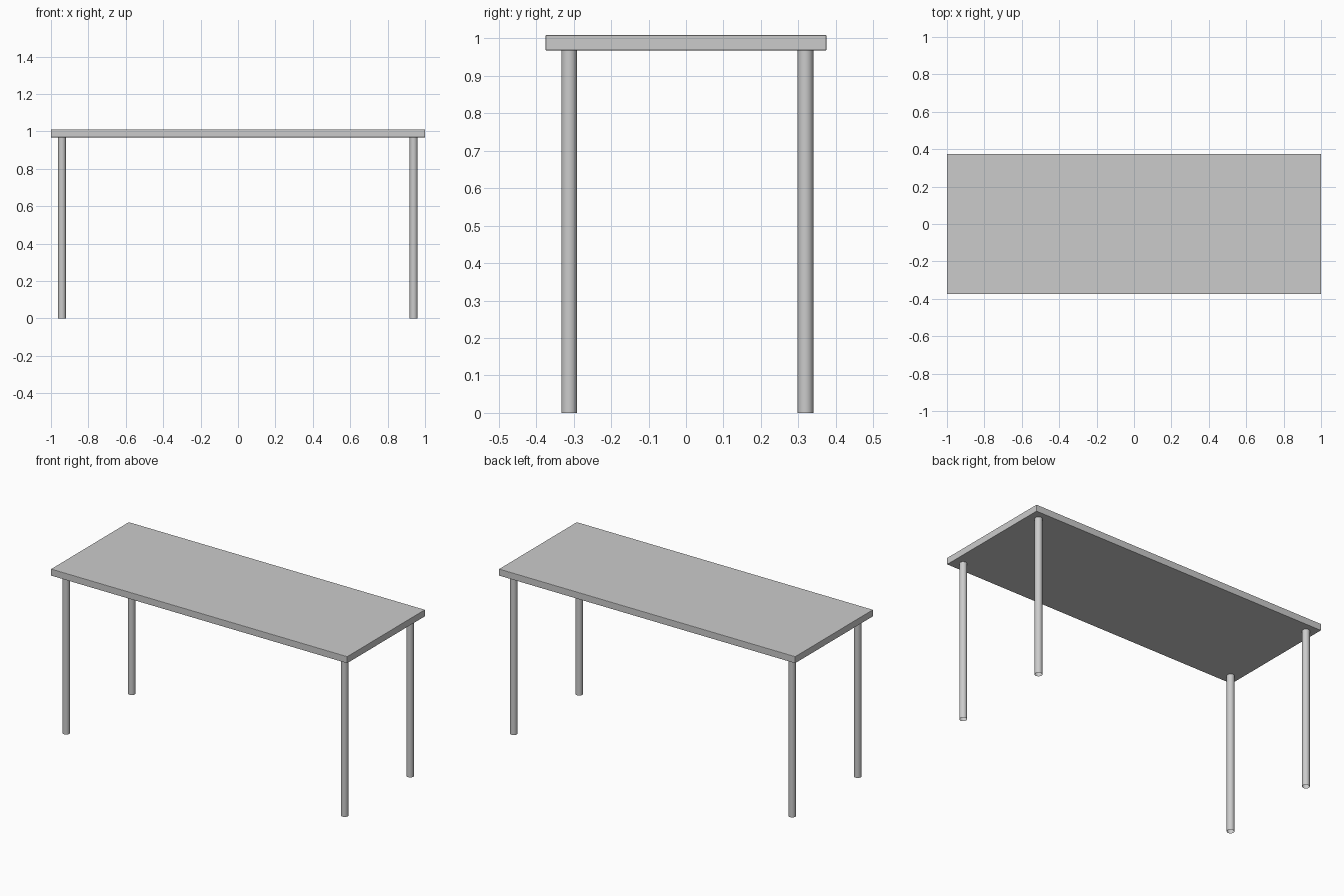
import bpy

# Remove the default cube only
cube = bpy.data.objects.get("Cube")
if cube:
    bpy.data.objects.remove(cube, do_unlink=True)

GREY = (0.6, 0.6, 0.6, 1.0)
TOP_Z, UNDER_Z = 1.009, 0.968
LEG_RADIUS = 0.021

# Single grey material
grey = bpy.data.materials.new("light grey")
grey.use_nodes = True
grey.diffuse_color = GREY
bsdf = next(n for n in grey.node_tree.nodes if n.type == "BSDF_PRINCIPLED")
bsdf.inputs["Base Color"].default_value = GREY


def finish(name):
    """Name and colour the active object."""
    obj = bpy.context.object
    obj.name = name
    obj.data.materials.append(grey)
    return obj


# Tabletop: thin slab with slightly eased edges
bpy.ops.mesh.primitive_cube_add(size=1, location=(0, 0, (TOP_Z + UNDER_Z) / 2))
top = finish("tabletop")
top.scale = (2.0, 0.75, TOP_Z - UNDER_Z)
bpy.ops.object.transform_apply(location=False, rotation=False, scale=True)
bevel = top.modifiers.new("eased edges", "BEVEL")
bevel.width = 0.002
bevel.segments = 2

# Four open tube legs, set in from the corners
for side, x in (("right", -0.941), ("left", 0.939)):
    for end, y in (("front", -0.312), ("back", 0.319)):
        bpy.ops.mesh.primitive_cylinder_add(
            vertices=32, radius=LEG_RADIUS, depth=UNDER_Z,
            end_fill_type="NOTHING", location=(x, y, UNDER_Z / 2))
        finish(f"{end}_{side}_leg")
        bpy.ops.object.shade_smooth_by_angle()
